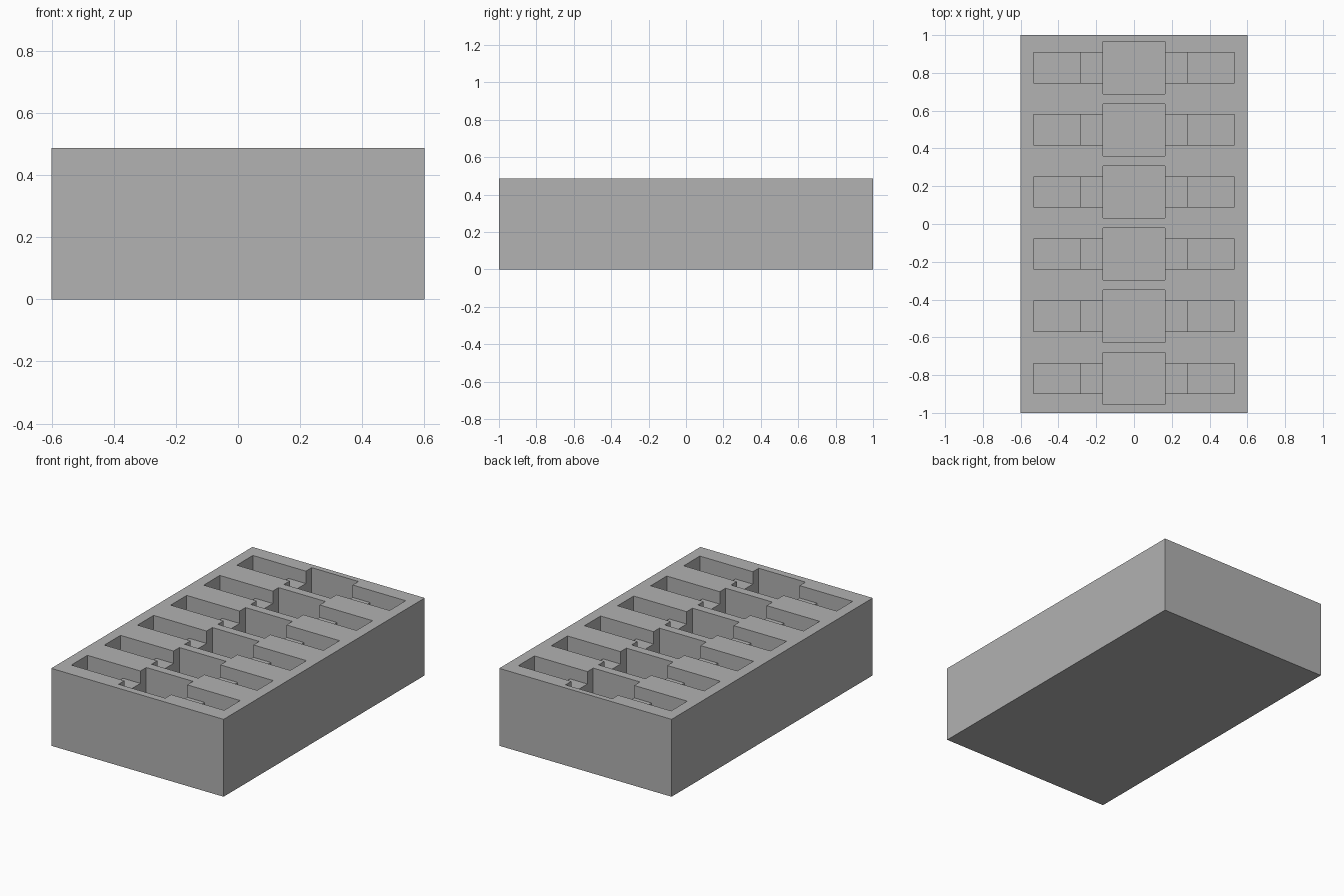
import bpy
import bmesh
from mathutils import Matrix

if "Cube" in bpy.data.objects:
    bpy.data.objects.remove(bpy.data.objects["Cube"], do_unlink=True)

HEIGHT = 0.487
ROWS = 6
PITCH = 0.329
ROW_SHIFT = 0.005

# One matte grey for the whole block
grey = bpy.data.materials.new("foam_grey")
grey.use_nodes = True
colour = (0.445, 0.445, 0.445, 1)
grey.diffuse_color = colour
grey.node_tree.nodes["Principled BSDF"].inputs["Base Color"].default_value = colour


def box_object(name, boxes):
    """Make one object from (x0, x1, y0, y1, z0, z1) boxes."""
    bm = bmesh.new()
    for x0, x1, y0, y1, z0, z1 in boxes:
        centre = Matrix.Translation(((x0 + x1) / 2, (y0 + y1) / 2, (z0 + z1) / 2))
        size = Matrix.Diagonal((x1 - x0, y1 - y0, z1 - z0, 1))
        bmesh.ops.create_cube(bm, size=1, matrix=centre @ size)
    mesh = bpy.data.meshes.new(name)
    bm.to_mesh(mesh)
    bm.free()
    mesh.materials.append(grey)
    obj = bpy.data.objects.new(name, mesh)
    bpy.context.collection.objects.link(obj)
    return obj


def pocket_cutter(name, spans, half_width, depth):
    """Repeat a pocket along the rows of the tray."""
    boxes = []
    for row in range(ROWS):
        y = (row - (ROWS - 1) / 2) * PITCH + ROW_SHIFT
        for x0, x1 in spans:
            boxes.append((x0, x1, y - half_width, y + half_width,
                          HEIGHT - depth, HEIGHT + depth))
    obj = box_object(name, boxes)
    obj.hide_render = True
    obj.hide_viewport = True
    return obj


# Solid block
tray = box_object("tray_block", [(-0.6, 0.6, -1, 1, 0, HEIGHT)])

# Shallow saddle slots, deeper end wells and deep centre wells
cutters = [
    pocket_cutter("saddle_cutter", [(-0.532, 0.532)], 0.08, 0.078),
    pocket_cutter("end_well_cutter", [(-0.532, -0.284), (0.284, 0.532)], 0.08, 0.16),
    pocket_cutter("centre_well_cutter", [(-0.163, 0.163)], 0.138, 0.24),
]
for cutter in cutters:
    cut = tray.modifiers.new(cutter.name, "BOOLEAN")
    cut.operation = "DIFFERENCE"
    cut.solver = "EXACT"
    cut.object = cutter

# Bake the pockets into the block and drop the cutters
bpy.context.view_layer.update()
graph = bpy.context.evaluated_depsgraph_get()
carved = bpy.data.meshes.new_from_object(tray.evaluated_get(graph))
tray.modifiers.clear()
tray.data = carved
for cutter in cutters:
    bpy.data.objects.remove(cutter, do_unlink=True)
